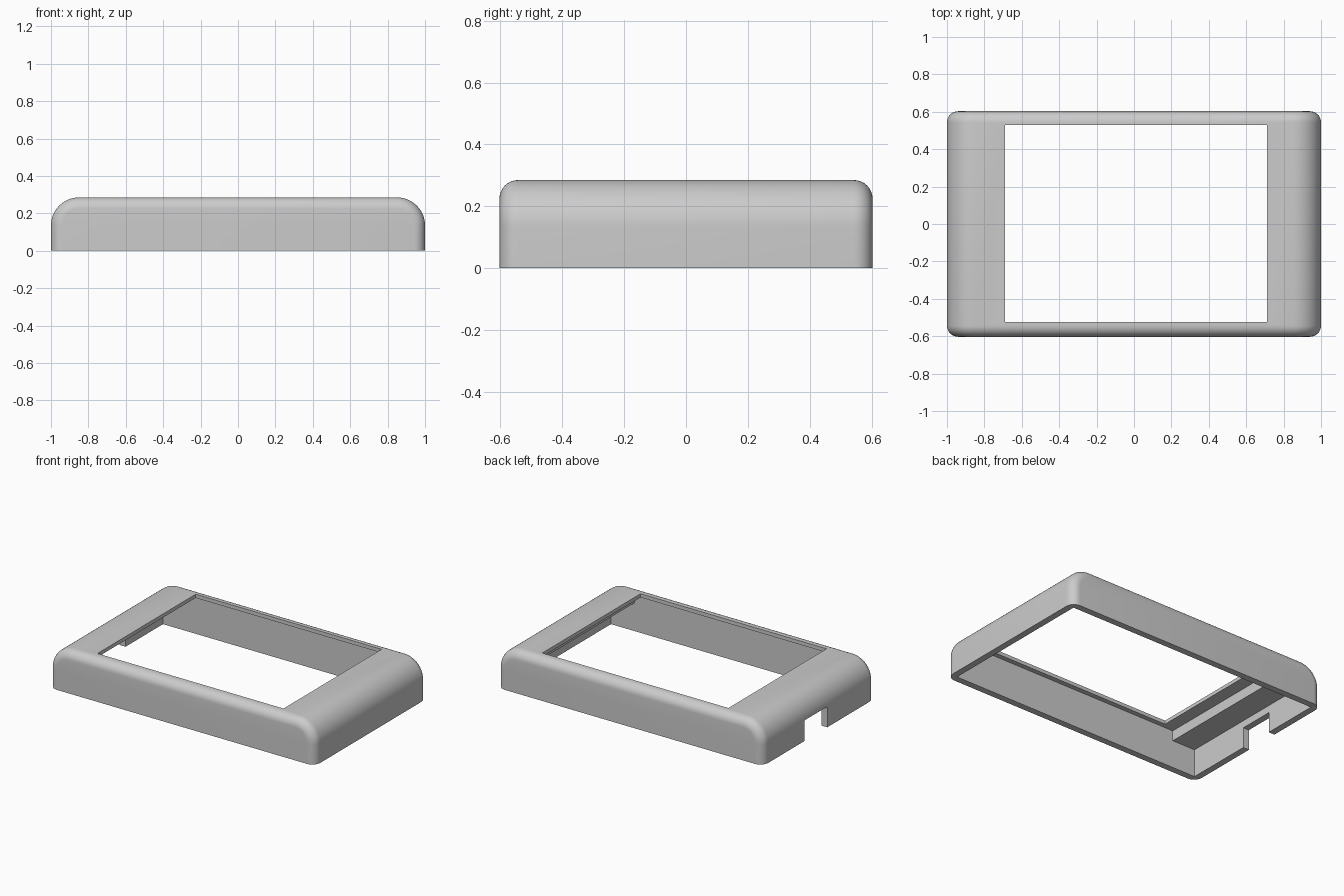
import bpy, bmesh, math
from mathutils import Vector

cube = bpy.data.objects.get("Cube")
if cube:
    bpy.data.objects.remove(cube, do_unlink=True)

# Overall sizes
HX, HY, H = 1.0, 0.603, 0.285      # half length, half width, height
END_R, EDGE_R, WALL = 0.15, 0.06, 0.045

plastic = bpy.data.materials.new("grey_plastic")
plastic.use_nodes = True
GREY = (0.6, 0.6, 0.6, 1)
plastic.diffuse_color = GREY
plastic.node_tree.nodes["Principled BSDF"].inputs["Base Color"].default_value = GREY


def make_object(name, bm):
    bmesh.ops.recalc_face_normals(bm, faces=bm.faces)
    mesh = bpy.data.meshes.new(name)
    bm.to_mesh(mesh)
    bm.free()
    mesh.materials.append(plastic)
    obj = bpy.data.objects.new(name, mesh)
    bpy.context.collection.objects.link(obj)
    return obj


def cut_box(target, x, y, z):
    """Subtract the box spanning the given ranges."""
    bm = bmesh.new()
    bmesh.ops.create_cube(bm, size=1)
    for v in bm.verts:
        v.co = Vector([(r[0] + r[1]) / 2 + c * (r[1] - r[0])
                       for c, r in zip(v.co, (x, y, z))])
    cutter = make_object("cutter", bm)
    cutter.hide_render = True
    mod = target.modifiers.new("cut", 'BOOLEAN')
    mod.operation, mod.solver, mod.object = 'DIFFERENCE', 'EXACT', cutter
    bpy.context.view_layer.objects.active = target
    bpy.ops.object.modifier_apply(modifier=mod.name)
    bpy.data.objects.remove(cutter, do_unlink=True)


# Solid body: profile with large rounded ends, extruded across the width
STEPS = 14
quarter = [(HX - END_R + END_R * math.cos(a), H - END_R + END_R * math.sin(a))
           for a in (math.pi / 2 * i / STEPS for i in range(STEPS + 1))]
profile = [(HX, 0)] + quarter + [(-x, z) for x, z in reversed(quarter)] + [(-HX, 0)]
bm = bmesh.new()
cap = bm.faces.new([bm.verts.new((x, -HY, z)) for x, z in profile])
side = bmesh.ops.extrude_face_region(bm, geom=[cap])
bmesh.ops.translate(bm, vec=(0, 2 * HY, 0),
                    verts=[g for g in side["geom"] if isinstance(g, bmesh.types.BMVert)])
bmesh.ops.recalc_face_normals(bm, faces=bm.faces)

# Round the outline of the front and back, except along the bottom
rim = [e for e in bm.edges
       if abs(e.verts[0].co.y - e.verts[1].co.y) < 1e-5
       and max(v.co.z for v in e.verts) > 1e-5]
bmesh.ops.bevel(bm, geom=rim, offset=EDGE_R, offset_type='OFFSET', segments=8,
                profile=0.5, affect='EDGES', clamp_overlap=False)
shell = make_object("case_shell", bm)

# Main cavity, raised display pocket, display window and cable notch
inner_y = (-HY + WALL, HY - WALL)
cut_box(shell, (-HX + WALL, HX - WALL), inner_y, (-0.1, 0.19))
cut_box(shell, (-0.78, 0.78), inner_y, (-0.08, 0.26))
cut_box(shell, (-0.69, 0.71), (-0.525, 0.53), (-0.06, 0.4))
cut_box(shell, (-1.2, -0.9), (-0.09, 0.155), (-0.05, 0.14))

bpy.ops.object.select_all(action='DESELECT')
shell.select_set(True)
bpy.context.view_layer.objects.active = shell
bpy.ops.object.shade_smooth_by_angle(angle=math.radians(30))
